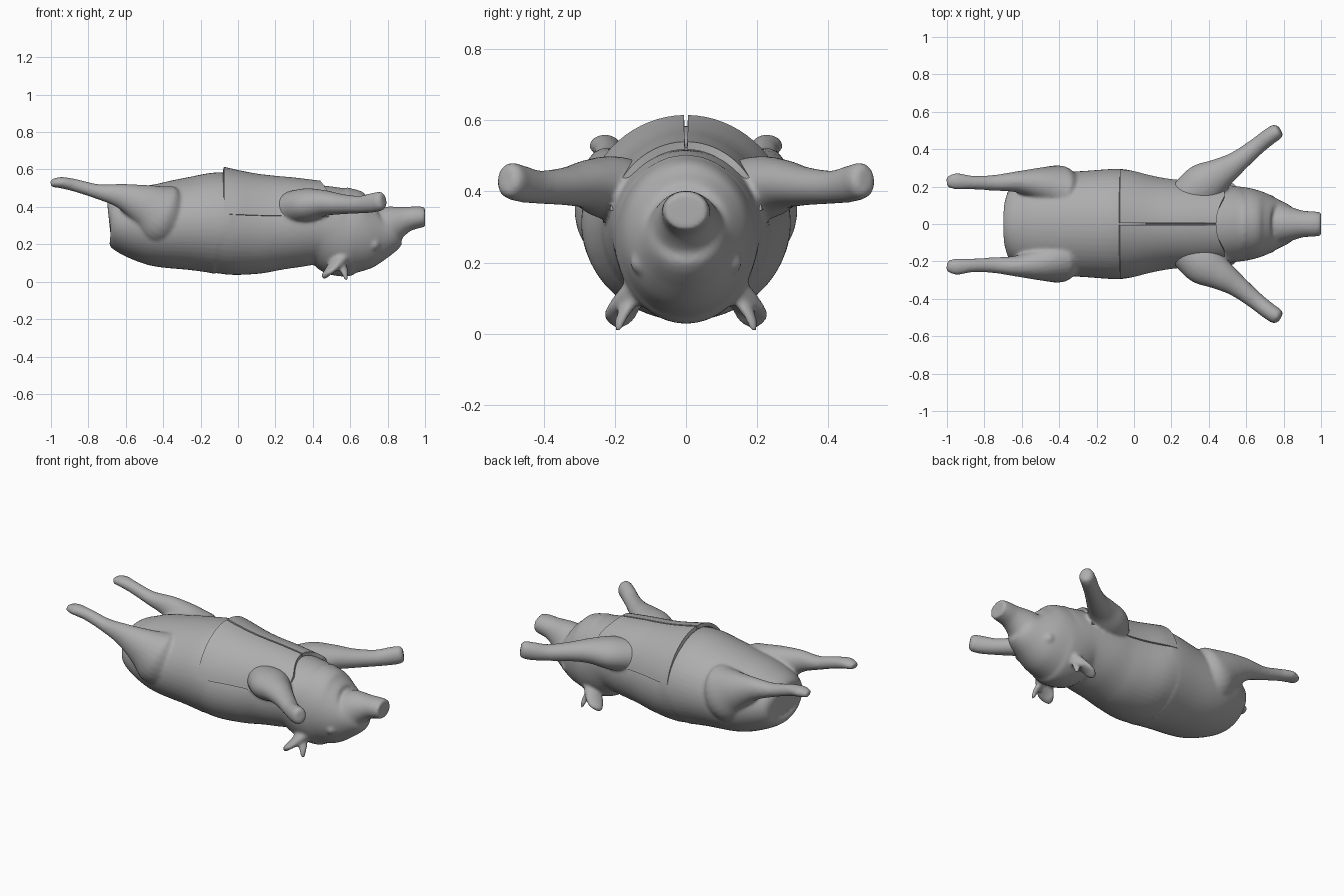
import bpy, bmesh, math
from mathutils import Vector

cube = bpy.data.objects.get("Cube")
if cube:
    bpy.data.objects.remove(cube, do_unlink=True)

skin = bpy.data.materials.new("grey_skin")
skin.use_nodes = True
GREY = (0.42, 0.42, 0.42, 1)
skin.diffuse_color = GREY
skin.node_tree.nodes["Principled BSDF"].inputs["Base Color"].default_value = GREY


def spline(rows, steps=5):
    """Catmull-Rom interpolation of rows of numbers."""
    rows = [Vector(r) for r in rows]
    out = []
    for i in range(len(rows) - 1):
        a, b, c, d = (rows[max(0, min(len(rows) - 1, i + k))] for k in (-1, 0, 1, 2))
        for s in range(steps):
            t = s / steps
            out.append(b + (c - a) * t / 2 + (a * 2 - b * 5 + c * 4 - d) * t * t / 2
                       + (b * 3 - a - c * 3 + d) * t ** 3 / 2)
    return out + [rows[-1]]


def loft(bm, rows, sides=32, mirror=1):
    """Closed tube; each row is centre x, y, z, half width, half height."""
    rows = spline(rows)
    centres = [Vector((r[0], r[1] * mirror, r[2])) for r in rows]
    rings = []
    for i, r in enumerate(rows):
        along = centres[min(i + 1, len(rows) - 1)] - centres[max(i - 1, 0)]
        side = along.cross(Vector((0, 0, 1))).normalized()
        up = side.cross(along).normalized()
        ring = []
        for k in range(sides):
            a = math.tau * k / sides
            ring.append(bm.verts.new(centres[i] + side * math.cos(a) * r[3] + up * math.sin(a) * r[4]))
        rings.append(ring)
    for low, high in zip(rings, rings[1:]):
        for k in range(sides):
            n = (k + 1) % sides
            bm.faces.new((low[k], low[n], high[n], high[k]))
    bm.faces.new(rings[0][::-1])
    bm.faces.new(rings[-1])


def finish(name, bm):
    bmesh.ops.recalc_face_normals(bm, faces=bm.faces)
    mesh = bpy.data.meshes.new(name)
    bm.to_mesh(mesh)
    bm.free()
    obj = bpy.data.objects.new(name, mesh)
    bpy.context.collection.objects.link(obj)
    mesh.materials.append(skin)
    mesh.shade_smooth()
    return obj


# Torso and head: x, underside z, top z, half width
profile = [
    (-.69, .25, .41, .11), (-.67, .2, .46, .18), (-.6, .145, .49, .225), (-.5, .1, .515, .26),
    (-.4, .075, .53, .275), (-.25, .06, .56, .285), (-.1, .04, .585, .295), (-.02, .035, .545, .287),
    (.1, .042, .53, .258), (.2, .06, .525, .24), (.3, .075, .52, .232), (.44, .088, .515, .215),
    (.55, .03, .507, .202), (.62, .04, .495, .192), (.7, .072, .46, .168), (.78, .14, .42, .125),
    (.83, .21, .41, .095), (.9, .265, .402, .072), (.96, .285, .403, .068), (1, .292, .4, .062)]
# Limb paths: x, y, z, half width, half height
hind_leg = [
    (-.33, .16, .33, .1, .13), (-.41, .185, .36, .13, .165), (-.5, .21, .41, .095, .115),
    (-.62, .225, .457, .058, .068), (-.75, .22, .482, .042, .04), (-.87, .222, .515, .037, .034),
    (-.95, .228, .53, .044, .03), (-1, .222, .524, .028, .02)]
front_leg = [
    (.27, .13, .39, .1, .09), (.37, .21, .41, .115, .09), (.46, .27, .42, .085, .07),
    (.55, .33, .415, .06, .055), (.65, .41, .412, .047, .047), (.72, .465, .422, .045, .052),
    (.765, .495, .432, .042, .05), (.78, .505, .435, .025, .035)]
ear = [
    (.57, .13, .14, .035, .035), (.53, .16, .1, .045, .03), (.49, .182, .06, .052, .02),
    (.465, .188, .035, .035, .018), (.45, .19, .022, .012, .01)]
ear_tip = [(.55, .15, .1, .03, .02), (.57, .18, .05, .022, .014), (.58, .192, .008, .01, .009)]

bm = bmesh.new()
loft(bm, [(x, 0, (lo + hi) / 2, w, (hi - lo) / 2) for x, lo, hi, w in profile], 48)
for m in (1, -1):
    for limb in (hind_leg, front_leg, ear, ear_tip):
        loft(bm, limb, 24, m)
    # Brow bump
    brow = bmesh.ops.create_uvsphere(bm, u_segments=16, v_segments=10, radius=.035)["verts"]
    bmesh.ops.translate(bm, verts=brow, vec=(.725, .122 * m, .2))
body = finish("body", bm)
# Fuse limbs into one skin
fuse = body.modifiers.new("fuse", "REMESH")
fuse.mode = "VOXEL"
fuse.voxel_size = .009
fuse.use_smooth_shade = True
soften = body.modifiers.new("soften", "SMOOTH")
soften.factor = .5
soften.iterations = 7

# Two belly flaps with a slit between them: x, top z, half width
flap_rows = spline([(-.075, .615, .298), (0, .597, .288), (.1, .578, .262), (.2, .566, .244),
                    (.3, .557, .236), (.44, .54, .219)], 4)
COLS = 16
for m, label in ((1, "left"), (-1, "right")):
    bm = bmesh.new()
    grid = []
    for i, (x, top, w) in enumerate(flap_rows):
        u = i / (len(flap_rows) - 1)
        line = []
        for k in range(COLS + 1):
            a = .02 + 1.35 * k / COLS
            y = w * math.sin(a)
            bend = .045 * u ** 4 * min(1, y / .15) ** 2
            line.append(bm.verts.new((x + bend, m * y, .3 + (top - .3) * math.cos(a))))
        grid.append(line)
    for p, q in zip(grid, grid[1:]):
        for k in range(COLS):
            face = (p[k], q[k], q[k + 1], p[k + 1])
            bm.faces.new(face if m > 0 else face[::-1])
    flap = finish(label + "_belly_flap", bm)
    # Outward normals, thickness inward
    if sum(f.normal.z for f in flap.data.polygons) < 0:
        flap.data.flip_normals()
    thick = flap.modifiers.new("thickness", "SOLIDIFY")
    thick.thickness = .022
    thick.offset = -1
    bpy.ops.object.select_all(action="DESELECT")
    flap.select_set(True)
    bpy.context.view_layer.objects.active = flap
    bpy.ops.object.modifier_apply(modifier="thickness")
    bpy.ops.object.shade_smooth_by_angle(angle=math.radians(40))
